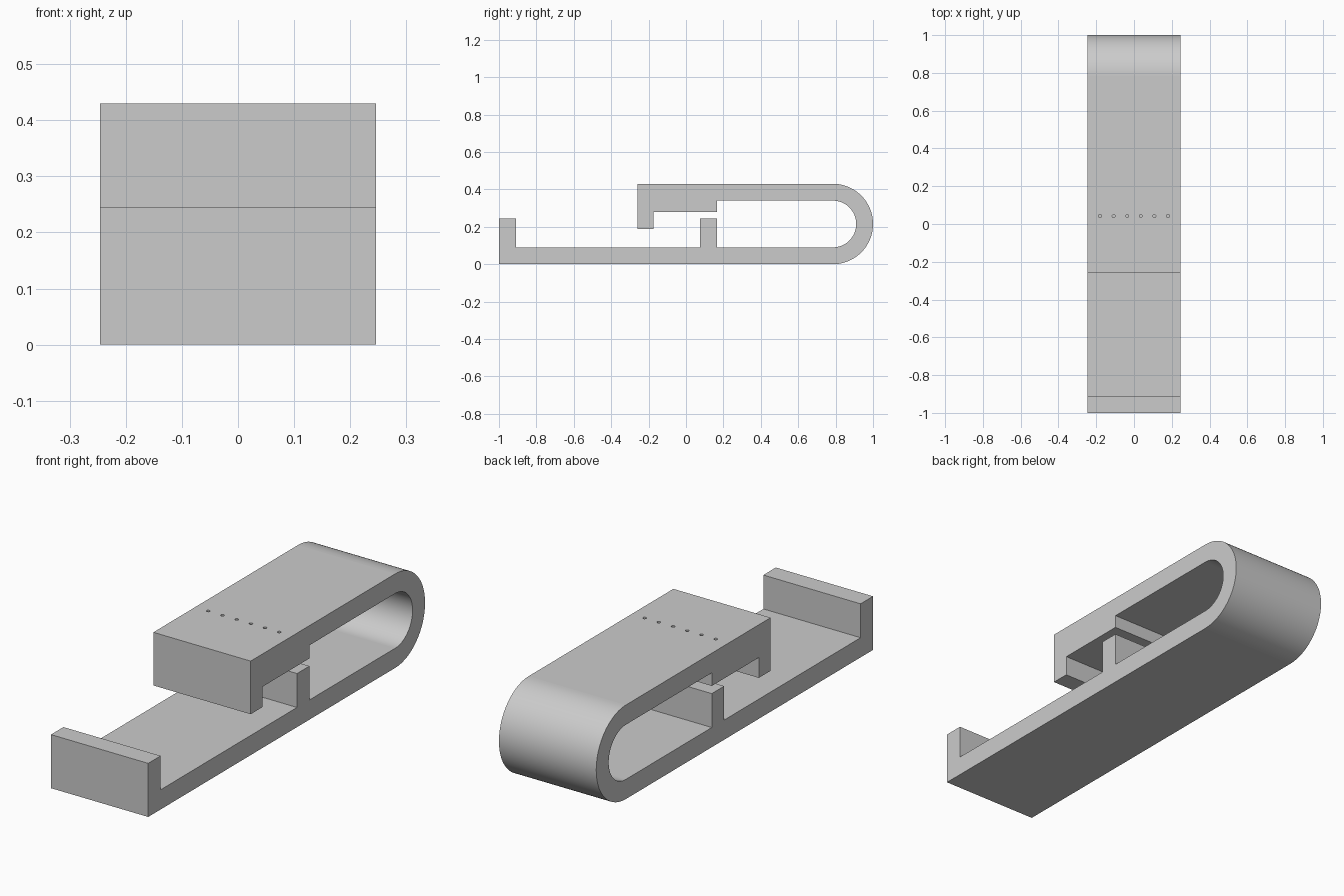
import bpy, bmesh
from math import sin, cos, pi

if "Cube" in bpy.data.objects:
    bpy.data.objects.remove(bpy.data.objects["Cube"], do_unlink=True)

HALF_WIDTH = 0.246
HEIGHT = 0.43
WALL = 0.09
BEND_Y = 0.785
RADIUS = HEIGHT / 2

grey = bpy.data.materials.new("plain grey")
grey.use_nodes = True
colour = (0.6, 0.6, 0.6, 1)
grey.diffuse_color = colour
grey.node_tree.nodes["Principled BSDF"].inputs["Base Color"].default_value = colour


def add_object(name, bm):
    bmesh.ops.recalc_face_normals(bm, faces=bm.faces)
    mesh = bpy.data.meshes.new(name)
    bm.to_mesh(mesh)
    bm.free()
    mesh.materials.append(grey)
    obj = bpy.data.objects.new(name, mesh)
    bpy.context.collection.objects.link(obj)
    return obj


def extrude_profile(name, profile):
    """Extrude a side outline of (y, z) points across the full width."""
    bm = bmesh.new()
    face = bm.faces.new([bm.verts.new((-HALF_WIDTH, y, z)) for y, z in profile])
    result = bmesh.ops.extrude_face_region(bm, geom=[face])
    moved = [v for v in result["geom"] if isinstance(v, bmesh.types.BMVert)]
    bmesh.ops.translate(bm, verts=moved, vec=(2 * HALF_WIDTH, 0, 0))
    return add_object(name, bm)


def arc(radius, steps=48):
    """Half circle from bottom to top, bulging to the back."""
    angles = [-pi / 2 + pi * i / steps for i in range(steps + 1)]
    return [(BEND_Y + radius * cos(a), RADIUS + radius * sin(a)) for a in angles]


# Lower arm with the end lip and the catch post
LIP_TOP = 0.245
extrude_profile("lower_arm", [
    (-1, 0), (BEND_Y, 0), (BEND_Y, WALL), (0.165, WALL), (0.165, LIP_TOP),
    (0.075, LIP_TOP), (0.075, WALL), (-0.91, WALL), (-0.91, LIP_TOP), (-1, LIP_TOP)])

# Spring bend joining the arms
bend = extrude_profile("spring_bend", arc(RADIUS) + arc(RADIUS - WALL)[::-1])

# Upper arm with the thick block and the hook
upper_arm = extrude_profile("upper_arm", [
    (-0.26, HEIGHT), (-0.26, 0.187), (-0.175, 0.187), (-0.175, 0.28),
    (0.165, 0.28), (0.165, HEIGHT - WALL), (BEND_Y, HEIGHT - WALL), (BEND_Y, HEIGHT)])

# Row of small holes through the block
bm = bmesh.new()
for i in range(6):
    pin = bmesh.ops.create_cone(bm, cap_ends=True, segments=20,
                                radius1=0.008, radius2=0.008, depth=0.4)
    bmesh.ops.translate(bm, verts=pin["verts"], vec=((i - 2.5) * 0.072, 0.042, 0.36))
cutter = add_object("hole_cutter", bm)
cutter.hide_render = True
cutter.hide_viewport = True
cut = upper_arm.modifiers.new("holes", 'BOOLEAN')
cut.operation = 'DIFFERENCE'
cut.solver = 'EXACT'
cut.object = cutter

# Smooth the bend, keeping its rims sharp
bpy.ops.object.select_all(action='DESELECT')
bend.select_set(True)
bpy.context.view_layer.objects.active = bend
bpy.ops.object.shade_smooth_by_angle()
